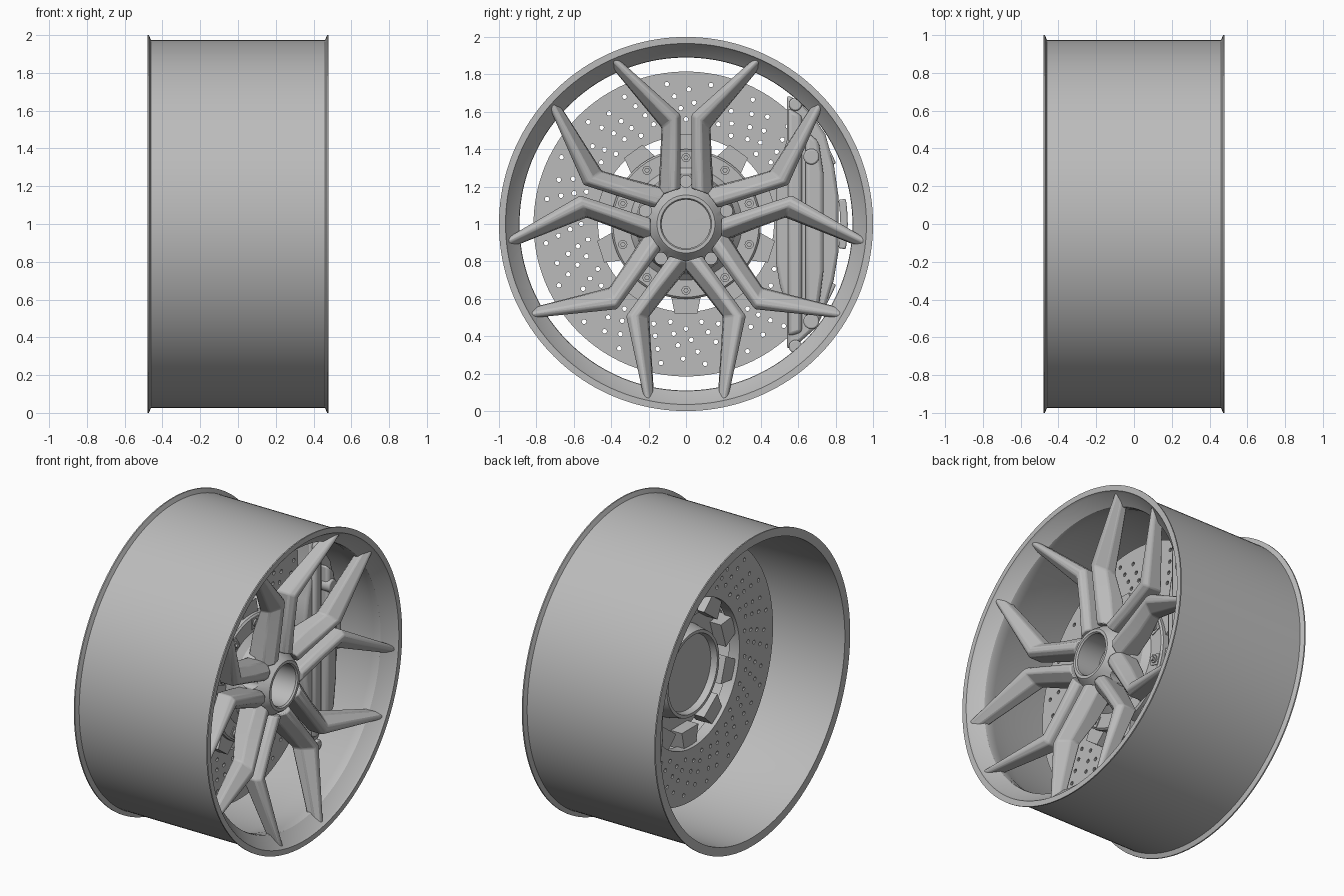
import bpy, bmesh, math
from math import sin, cos, pi, radians
from mathutils import Matrix, Vector

if "Cube" in bpy.data.objects:
    bpy.data.objects.remove(bpy.data.objects["Cube"])

grey = bpy.data.materials.new("metal_grey")
grey.diffuse_color = (0.5, 0.5, 0.5, 1)
grey.use_nodes = True
grey.node_tree.nodes["Principled BSDF"].inputs["Base Color"].default_value = grey.diffuse_color
parts = []


def finish(name, bm, bevel=0):
    bmesh.ops.recalc_face_normals(bm, faces=bm.faces)
    me = bpy.data.meshes.new(name)
    bm.to_mesh(me)
    bm.free()
    ob = bpy.data.objects.new(name, me)
    bpy.context.collection.objects.link(ob)
    me.materials.append(grey)
    if bevel:
        m = ob.modifiers.new("bevel", 'BEVEL')
        m.width, m.segments, m.limit_method = bevel, 2, 'ANGLE'
    parts.append(ob)
    return ob


def loft(bm, rings, closed):
    """Skin a list of equal closed sections; closed joins last to first, otherwise cap."""
    vs = [[bm.verts.new(p) for p in r] for r in rings]
    n, m = len(vs), len(vs[0])
    for i in range(n if closed else n - 1):
        a, b = vs[i], vs[(i + 1) % n]
        for j in range(m):
            k = (j + 1) % m
            bm.faces.new((a[j], a[k], b[k], b[j]))
    if not closed:
        bm.faces.new(vs[0])
        bm.faces.new(vs[-1])


def polar(x, r, a):
    return Vector((x, r * cos(a), 1 + r * sin(a)))


def lathe(name, prof, seg=96):
    """Revolve a closed (x, radius) profile round the axle."""
    bm = bmesh.new()
    loft(bm, [[polar(x, r, 2 * pi * i / seg) for x, r in prof] for i in range(seg)], True)
    bmesh.ops.remove_doubles(bm, verts=bm.verts, dist=1e-5)
    return finish(name, bm)


def prism(bm, pts, x0, x1):
    """Extrude a (y, z) outline along x."""
    loft(bm, [[(x, y, z) for y, z in pts] for x in (x0, x1)], False)


def disc_pts(y, z, r, n):
    return [(y + r * cos(2 * pi * i / n), z + r * sin(2 * pi * i / n)) for i in range(n)]


def cut(ob, bm):
    cutter = finish(ob.name + "_cutter", bm)
    parts.remove(cutter)
    cutter.hide_render = True
    m = ob.modifiers.new("holes", 'BOOLEAN')
    m.object, m.operation, m.solver = cutter, 'DIFFERENCE', 'EXACT'
    bpy.context.view_layer.update()
    me = bpy.data.meshes.new_from_object(ob.evaluated_get(bpy.context.evaluated_depsgraph_get()))
    ob.modifiers.clear()
    ob.data = me
    bpy.data.objects.remove(cutter)


# rim barrel with thin flanges and sloped front seat
lathe("rim_barrel", [(.48, 1), (.48, .965), (.465, .957), (.40, .893), (.385, .89), (.33, .895),
                     (.2, .93), (-.44, .945), (-.48, .945), (-.48, 1), (-.472, 1),
                     (-.46, .973), (.46, .973), (.472, 1)], 160)

# wheel hub with centre bore and five lug holes
hub = lathe("wheel_hub", [(.16, .13), (.325, .13), (.335, .137), (.335, .155), (.325, .165),
                          (.27, .20), (.22, .255), (.16, .27)])
bm = bmesh.new()
for k in range(5):
    p = polar(0, .228, radians(90 + 72 * k))
    prism(bm, disc_pts(p.y, p.z, .032, 24), .1, .4)
cut(hub, bm)

# five pairs of kinked spokes: inner edge, outer edge (across, radius), front x, back x, chamfer drop
stations = [((.03, .19), (.15, .15), .33, .17, .05),
            ((.03, .36), (.138, .36), .35, .20, .06),
            ((.03, .585), (.132, .515), .375, .25, .06),
            ((.365, .885), (.418, .862), .462, .39, .03)]
bm = bmesh.new()
for k in range(5):
    rot = Matrix.Rotation(radians(72 * k), 4, 'X')
    for s in (1, -1):
        rings = []
        for a, b, xf, xb, ch in stations:
            ring = []
            for t, x in ((0, xb), (0, xf - ch * .5), (.2, xf), (.5, xf), (.93, xf - ch), (1, xb)):
                y = a[0] + (b[0] - a[0]) * t
                z = a[1] + (b[1] - a[1]) * t
                ring.append(rot @ Vector((x, s * y, z)) + Vector((0, 0, 1)))
            rings.append(ring)
        loft(bm, rings, False)
finish("spokes", bm, .008)

# drilled brake disc
disc = lathe("brake_disc", [(-.055, .47), (-.055, .815), (.02, .815), (.02, .47)], 128)
bm = bmesh.new()
for k in range(40):
    radii = (.53, .59, .65, .72) if k % 2 else (.56, .62, .685, .755)
    for i, r in enumerate(radii):
        p = polar(0, r, radians(9 * k + 2.6 * i))
        prism(bm, disc_pts(p.y, p.z, .0125, 10), -.1, .1)
cut(disc, bm)

# disc bell, closed at the back
lathe("disc_bell", [(-.01, 0), (-.01, .24), (-.05, .25), (-.05, .27), (.05, .29), (.05, .40),
                    (.11, .40), (.12, .39), (.12, .30), (.16, .26), (.17, 0)])

# ten tabs joining bell to disc, with bolts
tabs, bolts = bmesh.new(), bmesh.new()
for k in range(10):
    a = radians(90 + 36 * k)
    c, t = Vector((cos(a), sin(a))), Vector((-sin(a), cos(a)))
    o = Vector((0, 1))
    prism(tabs, [o + c * r + t * w for r, w in ((.36, -.085), (.48, -.06), (.48, .06), (.36, .085))],
          -.03, .09)
    p = o + c * .355
    prism(bolts, [p + c * u + t * v for u, v in ((-.035, -.035), (.035, -.035), (.035, .035), (-.035, .035))],
          .11, .125)
    prism(bolts, disc_pts(p.x, p.y, .024, 16), .11, .135)
    prism(bolts, disc_pts(p.x, p.y, .014, 6), .11, .148)
finish("bell_tabs", tabs)
finish("bell_bolts", bolts)

# brake caliper: two halves either side of the disc and a bridge over its edge
outline = [(.54, .33), (.60, .36), (.70, .45), (.745, .55), (.79, .70), (.815, .85), (.815, 1.15),
           (.79, 1.32), (.745, 1.48), (.69, 1.56), (.60, 1.66), (.54, 1.69), (.54, 1.45),
           (.50, 1.32), (.48, 1.2), (.48, .8), (.50, .68), (.54, .55)]
bm = bmesh.new()
prism(bm, outline, .04, .15)
prism(bm, outline, -.18, -.075)
finish("caliper_halves", bm, .018)

bm = bmesh.new()
for a0, a1 in ((-40, -22), (-9, 9), (22, 40)):
    angs = [radians(a0 + (a1 - a0) * i / 6) for i in range(7)]
    pts = [(r * cos(a), 1 + r * sin(a)) for r, seq in ((.825, angs), (.865, angs[::-1])) for a in seq]
    prism(bm, pts, -.17, .14)
finish("caliper_bridge", bm, .008)

# raised ribs, piston bosses and end bolts on the caliper face
bm = bmesh.new()
prism(bm, [(.545, .40), (.62, .42), (.62, 1.58), (.545, 1.62)], .13, .175)
prism(bm, [(.64, .50), (.71, .55), (.735, .75), (.735, 1.27), (.71, 1.44), (.64, 1.5)], .13, .20)
finish("caliper_ribs", bm, .02)
bm = bmesh.new()
for y, z, r, x in ((.67, 1.36, .042, .215), (.67, .48, .042, .19), (.585, .345, .035, .17), (.585, 1.64, .035, .17)):
    prism(bm, disc_pts(y, z, r, 24), .05, x)
finish("caliper_bosses", bm, .008)

# smooth shading with sharp edges kept
bpy.ops.object.select_all(action='DESELECT')
for ob in parts:
    ob.select_set(True)
bpy.context.view_layer.objects.active = parts[0]
bpy.ops.object.shade_smooth_by_angle(angle=radians(30))
